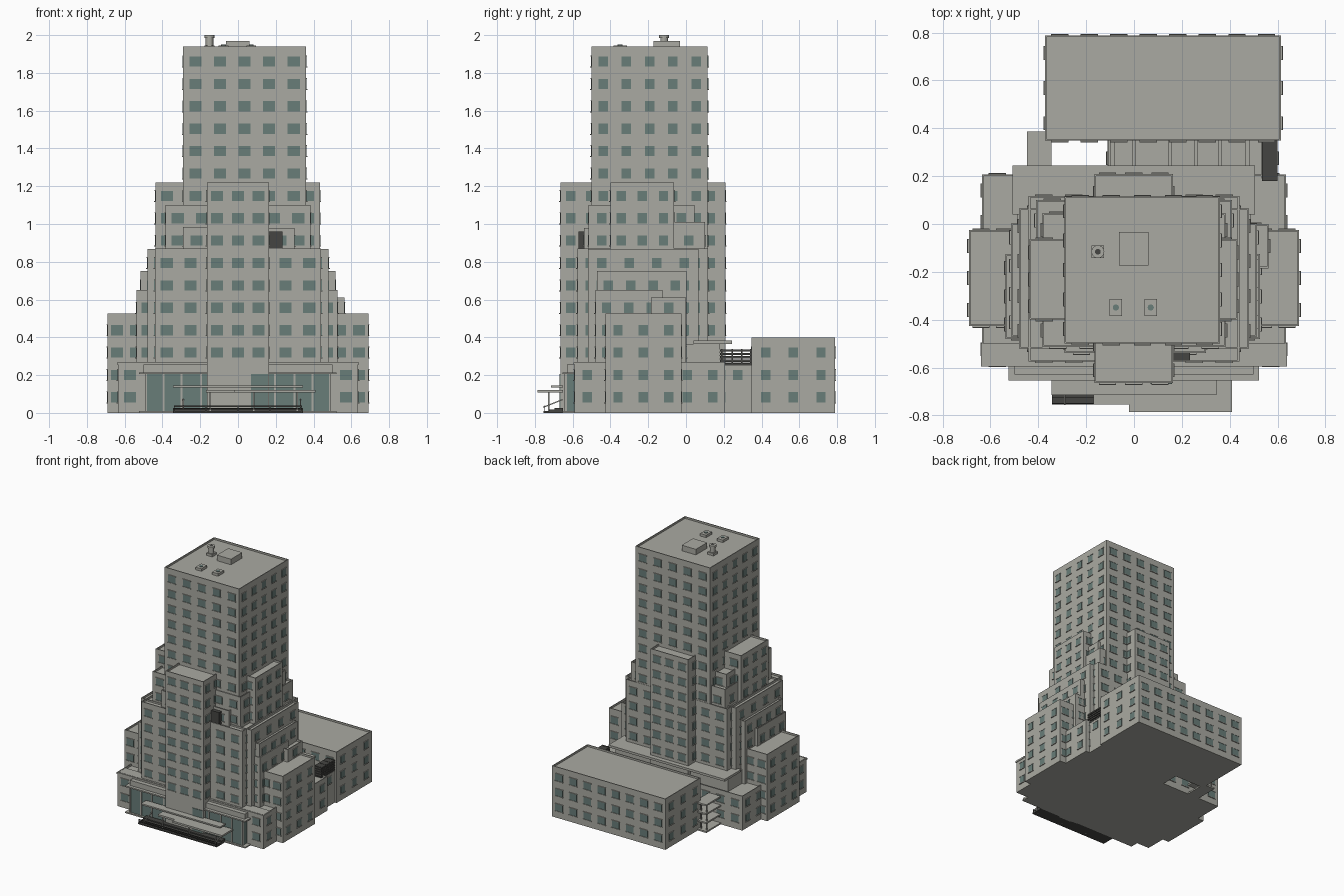
import bpy, bmesh, math
from mathutils import Matrix, Vector


def material(name, rgb):
    m = bpy.data.materials.new(name)
    m.diffuse_color = (*rgb, 1)
    return m


WALL = material("warm_grey_stone", (0.40, 0.40, 0.36))
GLASS = material("teal_glass", (0.14, 0.205, 0.19))
DARK = material("dark_metal", (0.06, 0.06, 0.055))


def add_box(bm, x0, x1, y0, y1, z0, z1, mat=0):
    mtx = Matrix.Translation(((x0 + x1) / 2, (y0 + y1) / 2, (z0 + z1) / 2)) @ \
        Matrix.Diagonal((x1 - x0, y1 - y0, z1 - z0, 1))
    verts = bmesh.ops.create_cube(bm, size=1, matrix=mtx)["verts"]
    for f in {f for v in verts for f in v.link_faces}:
        f.material_index = mat


def finish(name, bm, mats):
    me = bpy.data.meshes.new(name)
    bm.to_mesh(me)
    bm.free()
    for m in mats:
        me.materials.append(m)
    ob = bpy.data.objects.new(name, me)
    bpy.context.collection.objects.link(ob)
    return ob


def boxes(name, items, mat=WALL):
    bm = bmesh.new()
    for b in items:
        add_box(bm, *b)
    return finish(name, bm, [mat])


def cylinder(name, x, y, z0, z1, r, mat, sides=16):
    bm = bmesh.new()
    bmesh.ops.create_cone(bm, cap_ends=True, segments=sides, radius1=r, radius2=r, depth=z1 - z0,
                          matrix=Matrix.Translation((x, y, (z0 + z1) / 2)))
    return finish(name, bm, [mat])


# Building masses: name, x0, x1, y0, y1, top, lowest window height
MASSES = [
    ("main_tower", -0.29, 0.36, -0.50, 0.115, 1.94, 0.9),
    ("front_bay", -0.165, 0.163, -0.665, -0.45, 1.22, 0.25),
    ("rear_bay", -0.165, 0.163, 0.05, 0.208, 1.22, 0.4),
    ("side_bays", -0.437, 0.433, -0.40, -0.063, 1.22, 0.8),
    ("upper_step", -0.383, 0.383, -0.515, 0.045, 1.10, 0.8),
    ("upper_rear_step", -0.41, 0.41, -0.07, 0.10, 1.01, 0.8),
    ("upper_left_box", -0.29, -0.15, -0.54, -0.45, 0.985, 0.8),
    ("upper_right_box", 0.15, 0.30, -0.54, -0.45, 0.98, 0.8),
    ("middle_tier", -0.44, 0.44, -0.575, 0.117, 0.87, 0.27),
    ("middle_tier_sides", -0.48, 0.48, -0.52, 0.065, 0.868, 0.27),
    ("shoulder_tier", -0.515, 0.515, -0.47, 0.003, 0.75, 0.27),
    ("left_shoulder", -0.537, -0.3, -0.48, -0.125, 0.65, 0.27),
    ("right_shoulder", 0.3, 0.527, -0.48, -0.125, 0.65, 0.27),
    ("right_stair_block", 0.3, 0.563, -0.185, 0.0, 0.61, 0.27),
    ("left_wing", -0.69, -0.49, -0.427, -0.025, 0.525, 0.02),
    ("right_wing", 0.49, 0.69, -0.427, -0.025, 0.525, 0.02),
    ("base_block", -0.635, 0.635, -0.59, 0.207, 0.27, 0.02),
    ("rear_link", -0.11, 0.60, 0.19, 0.36, 0.25, 0.1),
    ("rear_block", -0.372, 0.615, 0.348, 0.788, 0.40, 0.02),
]


def hidden(p, own):
    return any(m[0] != own and m[1] < p.x < m[2] and m[3] < p.y < m[4] and p.z < m[5] for m in MASSES)


def build_mass(name, x0, x1, y0, y1, top, low):
    # Walls with a sunken roof that leaves a parapet
    bm = bmesh.new()
    add_box(bm, x0, x1, y0, y1, 0, top)
    bm.normal_update()
    roof = [f for f in bm.faces if f.normal.z > 0.5]
    bmesh.ops.inset_region(bm, faces=roof, thickness=0.009)
    lip = bmesh.ops.extrude_face_region(bm, geom=roof)
    bmesh.ops.translate(bm, verts=[v for v in lip["geom"] if isinstance(v, bmesh.types.BMVert)],
                        vec=(0, 0, -0.014))
    bmesh.ops.delete(bm, geom=roof, context="FACES")
    finish(name, bm, [WALL])

    # Window panes with sills and lintels on all four faces
    bm = bmesh.new()
    rows = [1.86 - 0.1185 * k for k in range(16)]
    rows = [z for z in rows if low < z < top - 0.04]
    for axis, a0, a1, planes, w in ((0, x0, x1, ((y0, -1), (y1, 1)), 0.032),
                                    (1, y0, y1, ((x0, -1), (x1, 1)), 0.025)):
        n = max(1, round((a1 - a0) / 0.13))
        for i in range(n):
            c = a0 + (i + 0.5) * (a1 - a0) / n
            for plane, s in planes:
                for z in rows:
                    corners = [(c + d * w, plane + s * 0.006, z + e * 0.027) for d in (-1, 1) for e in (-1, 1)]
                    pts = [Vector((a, b, h) if axis == 0 else (b, a, h)) for a, b, h in corners]
                    if all(hidden(p, name) for p in pts):
                        continue
                    for half, za, zb, out, mat in ((w, z - 0.027, z + 0.027, 0.003, 0),
                                                   (w + 0.004, z - 0.032, z - 0.027, 0.007, 1),
                                                   (w + 0.004, z + 0.027, z + 0.031, 0.005, 1)):
                        q0, q1 = sorted((plane - s * 0.002, plane + s * out))
                        span = (c - half, c + half)
                        xy = (*span, q0, q1) if axis == 0 else (q0, q1, *span)
                        add_box(bm, *xy, za, zb, mat)
    finish(name + "_windows", bm, [GLASS, WALL])


for m in MASSES:
    build_mass(*m)

# Cornice around the base block and a small dark vent box above the middle tier
boxes("base_cornice", [(-0.64, 0.64, -0.596, -0.5, 0.255, 0.268)])
boxes("vent_box", [(0.165, 0.235, -0.57, -0.53, 0.86, 0.96)], DARK)

# Glazed lobby with frame posts and roof slabs
boxes("lobby_glass", [(-0.49, 0.49, -0.64, -0.55, 0.01, 0.205), (0.07, 0.158, -0.669, -0.66, 0.01, 0.205)], GLASS)
boxes("lobby_roof", [(-0.525, 0.522, -0.655, -0.55, 0.205, 0.215), (-0.5, 0.5, -0.63, -0.55, 0.215, 0.255)])
boxes("lobby_floor", [(-0.525, 0.522, -0.655, -0.55, 0, 0.01)])
boxes("lobby_posts", [(s * x - 0.005, s * x + 0.005, -0.646, -0.63, 0.01, 0.205)
                      for x in (0.195, 0.3, 0.395, 0.487) for s in (-1, 1)])

# Entrance canopies, their posts, steps and railing
boxes("entrance_canopy", [(-0.02, 0.41, -0.785, -0.65, 0.108, 0.122), (-0.345, 0.345, -0.715, -0.65, 0.135, 0.146),
                          (-0.17, -0.02, -0.755, -0.65, 0.108, 0.122)])
boxes("canopy_posts", [(x, x + 0.008, -0.73, -0.722, 0, 0.11) for x in (-0.15, 0.08, 0.31)])
boxes("entrance_steps", [(-0.343, 0.343, -0.755 + 0.03 * i, -0.65, 0.009 * i, 0.009 * (i + 1))
                         for i in range(3)], DARK)
boxes("step_railing", [(-0.34, 0.34, -0.753, -0.748, z, z + 0.006) for z in (0.018, 0.032)] +
      [(x - 0.002, x + 0.002, -0.753, -0.748, 0, 0.038) for x in (-0.338, -0.17, 0, 0.17, 0.338)], DARK)
for x in (-0.29, 0.33):
    rail = boxes("slanted_handrail", [(-0.003, 0.003, -0.055, 0.055, -0.003, 0.003)])
    rail.location = (x, -0.705, 0.05)
    rail.rotation_euler.x = math.radians(22)

# Rear terrace roof over the base
boxes("rear_terrace_wall", [(-0.49, 0.49, 0.0, 0.18, 0.25, 0.366)])
boxes("rear_terrace_roof", [(-0.508, 0.505, 0.04, 0.244, 0.366, 0.384)])

# Pergola beams and dark louvres over the rear link
boxes("pergola_beams", [(x - 0.008, x + 0.008, 0.19, 0.35, 0.25, 0.268)
                        for x in (-0.09, 0.0, 0.15, 0.26, 0.36, 0.475, 0.54)])
boxes("louvre_slats", [(0.535, 0.6, 0.18, 0.35, 0.252 + 0.018 * i, 0.264 + 0.018 * i) for i in range(5)], DARK)
boxes("louvre_posts", [(0.54, 0.595, y, y + 0.008, 0.25, 0.338) for y in (0.185, 0.24, 0.29, 0.34)], DARK)

# Stacked landings at the rear left corner
boxes("rear_landings", [(-0.448, -0.345, 0.2, 0.387, z, z + 0.012) for z in (0.0, 0.07, 0.14, 0.21)] +
      [(x, x + 0.008, 0.36, 0.368, 0, 0.21) for x in (-0.44, -0.39)])

# Roof equipment: plant room, chimney and two fan units
boxes("roof_plant_room", [(-0.063, 0.06, -0.173, -0.033, 1.92, 1.97)])
boxes("chimney_base", [(-0.177, -0.125, -0.142, -0.09, 1.92, 1.945)])
cylinder("chimney_pipe", -0.151, -0.116, 1.94, 1.985, 0.02, WALL)
cylinder("chimney_cap", -0.151, -0.116, 1.985, 2.0, 0.027, WALL)
cylinder("chimney_opening", -0.151, -0.116, 1.99, 2.0005, 0.012, DARK)
for x in (-0.076, 0.07):
    boxes("fan_unit", [(x - 0.026, x + 0.026, -0.385, -0.313, 1.92, 1.946)])
    cylinder("fan_grille", x, -0.349, 1.946, 1.95, 0.013, GLASS)
